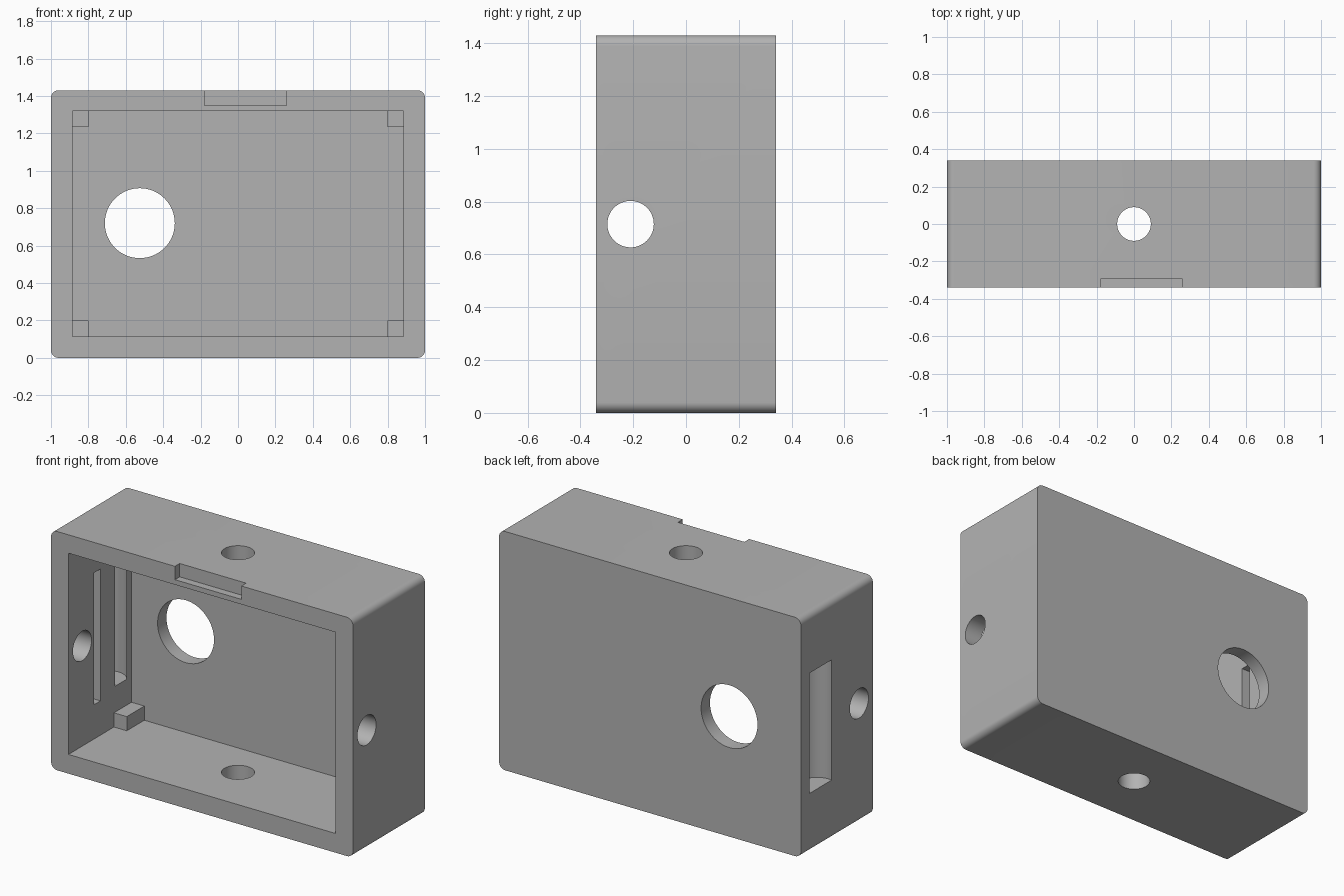
import bpy
import bmesh
import math
from mathutils import Matrix, Vector

old = bpy.data.objects.get("Cube")
if old:
    bpy.data.objects.remove(old, do_unlink=True)

grey = bpy.data.materials.new("plain_grey")
grey.use_nodes = True
colour = (0.45, 0.45, 0.45, 1)
grey.diffuse_color = colour
grey.node_tree.nodes["Principled BSDF"].inputs["Base Color"].default_value = colour

W, D, H = 1.0, 0.34, 1.43      # half width, half depth, height
IN_X, IN_LO, IN_HI = 0.885, 0.115, 1.32
BACK = 0.256                   # inner face of the back wall
MID = H / 2


def make_object(name, bm):
    mesh = bpy.data.meshes.new(name)
    bmesh.ops.recalc_face_normals(bm, faces=bm.faces)
    bm.to_mesh(mesh)
    bm.free()
    mesh.materials.append(grey)
    obj = bpy.data.objects.new(name, mesh)
    bpy.context.collection.objects.link(obj)
    return obj


def box(name, lo, hi, round_edges=0):
    lo, hi = Vector(lo), Vector(hi)
    bm = bmesh.new()
    bmesh.ops.create_cube(bm, size=1)
    for v in bm.verts:
        v.co = Vector(a + (b - a) * (c + 0.5) for a, b, c in zip(lo, hi, v.co))
    if round_edges:
        # round only the edges that run front to back
        edges = [e for e in bm.edges
                 if abs(e.verts[0].co.y - e.verts[1].co.y) > 0.1]
        bmesh.ops.bevel(bm, geom=edges, offset=round_edges, segments=8,
                        profile=0.5, affect='EDGES')
    return make_object(name, bm)


def cylinder(name, centre, radius, length, axis):
    turn = {'X': Matrix.Rotation(math.pi / 2, 4, 'Y'),
            'Y': Matrix.Rotation(math.pi / 2, 4, 'X'),
            'Z': Matrix.Identity(4)}[axis]
    bm = bmesh.new()
    bmesh.ops.create_cone(bm, cap_ends=True, segments=64, radius1=radius,
                          radius2=radius, depth=length,
                          matrix=Matrix.Translation(centre) @ turn)
    return make_object(name, bm)


# Rounded outer body
case = box("case_body", (-W, -D, 0), (W, D, H), round_edges=0.04)

cutters = [
    # Open front cavity and latch notch
    box("cavity", (-IN_X, -D - 0.1, IN_LO), (IN_X, BACK, IN_HI)),
    box("latch_notch", (-0.18, -D - 0.1, 1.35), (0.26, -0.295, H + 0.1)),
    # Round openings: back, both sides, top and bottom
    cylinder("back_hole", (-0.525, D, 0.72), 0.187, 0.4, 'Y'),
    cylinder("side_holes", (0, -0.21, MID), 0.088, 2.4, 'X'),
    cylinder("vertical_holes", (0, 0, MID), 0.09, 1.8, 'Z'),
    # Rounded slot through the right wall and the groove beside it
    cylinder("wall_slot", (-0.976, 0.155, MID), 0.107, 0.72, 'Z'),
    box("wall_groove", (-0.94, -0.10, 0.32), (-0.8, -0.037, 1.11)),
]

bpy.context.view_layer.objects.active = case
for cutter in cutters:
    mod = case.modifiers.new(cutter.name, 'BOOLEAN')
    mod.operation = 'DIFFERENCE'
    mod.solver = 'EXACT'
    mod.object = cutter
    bpy.ops.object.modifier_apply(modifier=mod.name)
    bpy.data.objects.remove(cutter, do_unlink=True)

bpy.ops.object.select_all(action='DESELECT')
case.select_set(True)
bpy.ops.object.shade_smooth_by_angle(angle=math.radians(30))

# Corner posts against the back wall
SIZE, SINK = 0.085, 0.01
for side, sx in (("right", -1), ("left", 1)):
    xs = sorted((sx * (IN_X + SINK), sx * (IN_X - SIZE)))
    for level, z0, z1 in (("lower", IN_LO - SINK, IN_LO + SIZE),
                          ("upper", IN_HI - SIZE, IN_HI + SINK)):
        box(f"{level}_{side}_post", (xs[0], 0.09, z0), (xs[1], BACK + SINK, z1))
